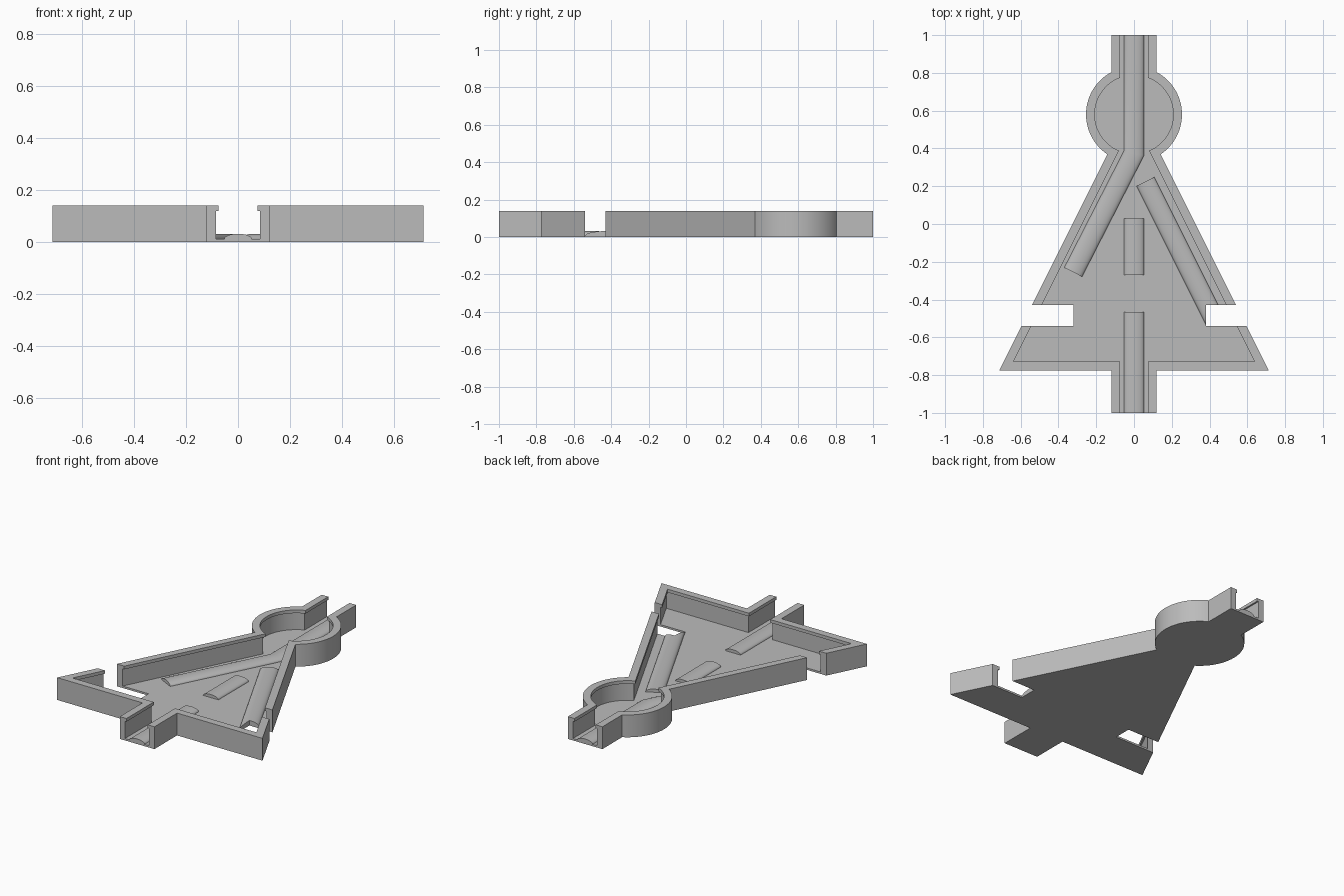
import bpy, bmesh, math
from mathutils import Vector

cube = bpy.data.objects.get("Cube")
if cube:
    bpy.data.objects.remove(cube, do_unlink=True)

grey = bpy.data.materials.new("plain grey")
grey.use_nodes = True
color = (0.5, 0.5, 0.5, 1)
grey.diffuse_color = color
grey.node_tree.nodes["Principled BSDF"].inputs["Base Color"].default_value = color

HEIGHT, FLOOR, LIP_Z = 0.14, 0.012, 0.12
CIRCLE_Y, CIRCLE_R, NECK = 0.58, 0.254, 0.12


def outline(inset, end):
    """Full plan outline moved inwards by inset, with channels ending at +-end."""
    r, n = CIRCLE_R - inset, NECK - inset
    a = 0.325 - inset * math.sqrt(1.25)        # sloped side: x = a - y / 2
    base = -0.775 + inset
    # lower meeting point of the round chamber and the sloped side
    b, c = a + 2 * CIRCLE_Y, a * a + CIRCLE_Y ** 2 - r * r
    y = (b - math.sqrt(b * b - 5 * c)) / 2.5
    start = math.acos(n / r)
    stop = math.atan2(y - CIRCLE_Y, a - y / 2)
    half = [(n, end)]
    steps = 32
    for i in range(steps + 1):
        t = start + (stop - start) * i / steps
        half.append((r * math.cos(t), CIRCLE_Y + r * math.sin(t)))
    half += [(a - base / 2, base), (n, base), (n, -end)]
    return half + [(-px, py) for px, py in reversed(half)]


def make_object(name, bm):
    bmesh.ops.recalc_face_normals(bm, faces=bm.faces)
    mesh = bpy.data.meshes.new(name)
    bm.to_mesh(mesh)
    bm.free()
    mesh.materials.append(grey)
    obj = bpy.data.objects.new(name, mesh)
    bpy.context.collection.objects.link(obj)
    return obj


def prism(name, points, low, high):
    bm = bmesh.new()
    face = bm.faces.new([bm.verts.new((x, y, low)) for x, y in points])
    top = bmesh.ops.extrude_face_region(bm, geom=[face])["geom"]
    verts = [v for v in top if isinstance(v, bmesh.types.BMVert)]
    bmesh.ops.translate(bm, verts=verts, vec=(0, 0, high - low))
    return make_object(name, bm)


def box(name, x0, x1, y0, y1):
    return prism(name, [(x0, y0), (x1, y0), (x1, y1), (x0, y1)], -0.1, 0.3)


def ridge(name, path, width=0.053, rise=0.02):
    """Low rounded ridge swept along a path on the floor, mitred at bends."""
    bm = bmesh.new()
    pts = [Vector(p) for p in path]
    rings = []
    for i, p in enumerate(pts):
        dirs = [(pts[j + 1] - pts[j]).normalized()
                for j in (i - 1, i) if 0 <= j < len(pts) - 1]
        d = sum(dirs, Vector((0, 0))).normalized()
        side = Vector((-d.y, d.x)) / d.dot(dirs[0])
        ring = [(p + side * width, FLOOR - 0.004)]
        for k in range(13):
            t = math.pi * k / 12
            ring.append((p + side * width * math.cos(t), FLOOR + rise * math.sin(t)))
        ring.append((p - side * width, FLOOR - 0.004))
        rings.append([bm.verts.new((q.x, q.y, z)) for q, z in ring])
    count = len(rings[0])
    for r0, r1 in zip(rings, rings[1:]):
        for k in range(count):
            m = (k + 1) % count
            bm.faces.new((r0[k], r0[m], r1[m], r1[k]))
    bm.faces.new(rings[0])
    bm.faces.new(rings[-1])
    return make_object(name, bm)


def cut(obj, cutters):
    for c in cutters:
        mod = obj.modifiers.new("cut", 'BOOLEAN')
        mod.operation, mod.solver, mod.object = 'DIFFERENCE', 'EXACT', c
    bpy.context.view_layer.update()
    result = obj.evaluated_get(bpy.context.evaluated_depsgraph_get())
    mesh = bpy.data.meshes.new_from_object(result)
    obj.modifiers.clear()
    obj.data = mesh


# Tray with its hollow, overhanging lip and two side notches
tray = prism("tray", outline(0, 1), 0, HEIGHT)
hollow = prism("hollow_cutter", outline(0.036, 1.1), FLOOR, LIP_Z)
mouth = prism("mouth_cutter", outline(0.046, 1.1), LIP_Z - 0.002, 0.3)
notches = [box("left_notch_cutter", 0.38, 0.9, -0.54, -0.43),
           box("right_notch_cutter", -0.9, -0.32, -0.54, -0.43)]
cut(tray, [hollow, mouth] + notches)

# Rounded ridges on the floor
ridges = [
    ridge("back_bent_ridge", [(0, 1), (0, 0.375), (-0.322, -0.255)]),
    ridge("middle_ridge", [(0, 0.03), (0, -0.27)]),
    ridge("front_ridge", [(0, -0.465), (0, -1)]),
    ridge("left_slanted_ridge", [(0.06, 0.225), (0.43, -0.515)]),
]
cut(ridges[-1], notches[:1])

for helper in [hollow, mouth] + notches:
    bpy.data.objects.remove(helper, do_unlink=True)

# Smooth the curved faces and keep the corners crisp
bpy.ops.object.select_all(action='DESELECT')
for obj in [tray] + ridges:
    obj.select_set(True)
bpy.context.view_layer.objects.active = tray
bpy.ops.object.shade_smooth_by_angle(angle=math.radians(35))
